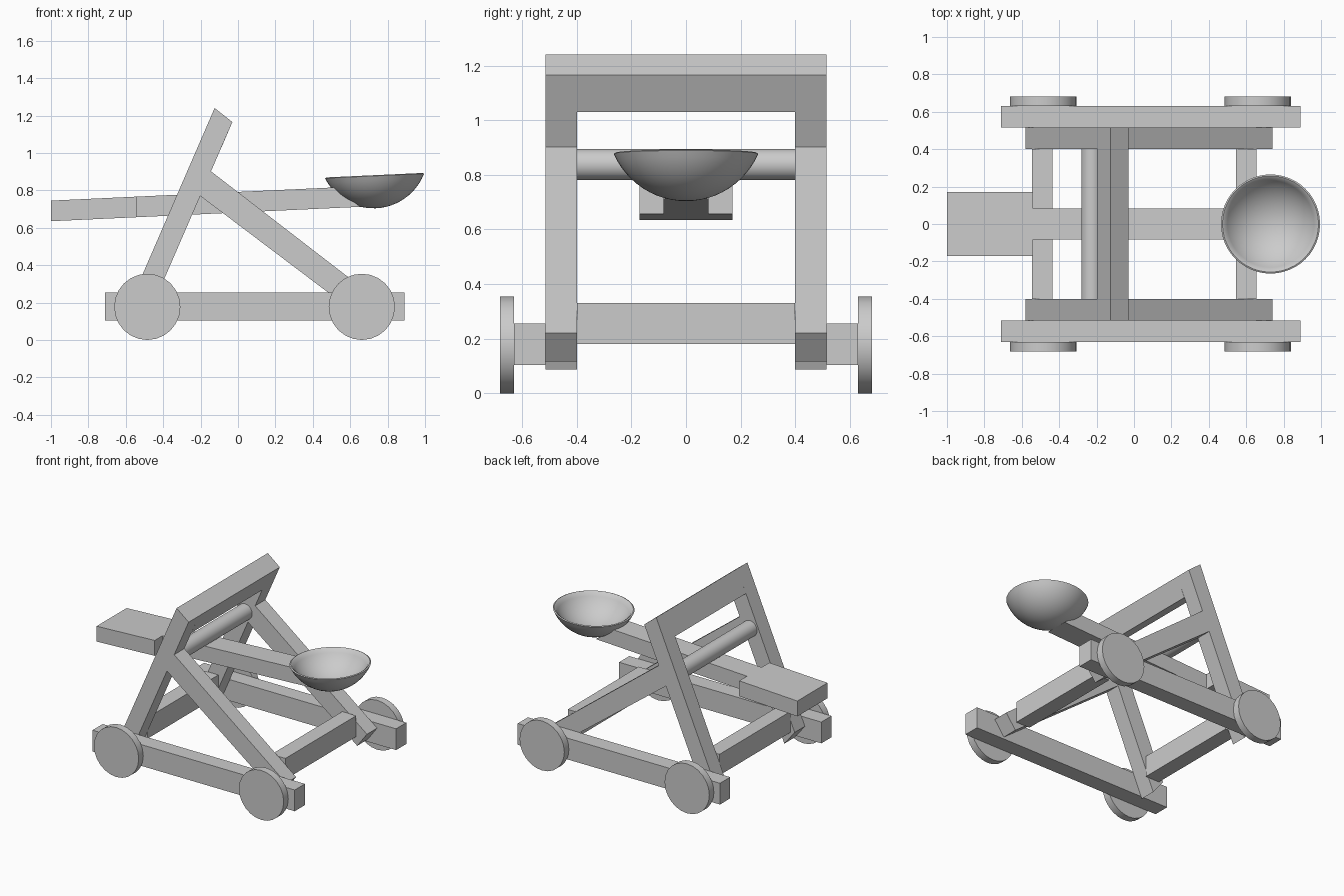
import bpy, bmesh, math
from mathutils import Matrix

if "Cube" in bpy.data.objects:
    bpy.data.objects.remove(bpy.data.objects["Cube"])


def finish(name, bm, smooth=False):
    bmesh.ops.recalc_face_normals(bm, faces=bm.faces)
    mesh = bpy.data.meshes.new(name)
    bm.to_mesh(mesh)
    bm.free()
    ob = bpy.data.objects.new(name, mesh)
    bpy.context.collection.objects.link(ob)
    if smooth:
        bpy.ops.object.select_all(action='DESELECT')
        ob.select_set(True)
        bpy.context.view_layer.objects.active = ob
        bpy.ops.object.shade_smooth_by_angle(angle=math.radians(35))
    return ob


def slab(name, profile, y0, y1):
    """Extrude an (x, z) outline from y0 to y1."""
    bm = bmesh.new()
    face = bm.faces.new([bm.verts.new((x, y0, z)) for x, z in profile])
    res = bmesh.ops.extrude_face_region(bm, geom=[face])
    verts = [g for g in res['geom'] if isinstance(g, bmesh.types.BMVert)]
    bmesh.ops.translate(bm, verts=verts, vec=(0, y1 - y0, 0))
    return finish(name, bm)


def rect(x0, x1, z0, z1):
    return [(x0, z0), (x1, z0), (x1, z1), (x0, z1)]


def cylinder_y(name, x, y, z, radius, length, segments):
    bm = bmesh.new()
    bmesh.ops.create_cone(
        bm, cap_ends=True, segments=segments, radius1=radius, radius2=radius, depth=length,
        matrix=Matrix.Translation((x, y, z)) @ Matrix.Rotation(math.pi / 2, 4, 'X'))
    return finish(name, bm, smooth=True)


# Side frames: rail, leaning leg, brace and wheels on both sides
leg = [(-0.125, 1.24), (-0.03, 1.165), (-0.498, 0.088), (-0.58, 0.19)]
brace = [(-0.145, 0.902), (-0.202, 0.77), (0.663, 0.117), (0.74, 0.22)]
for side, s in (("left", 1), ("right", -1)):
    slab(side + "_rail", rect(-0.71, 0.89, 0.103, 0.255), s * 0.515, s * 0.63)
    slab(side + "_leg", leg, s * 0.40, s * 0.515)
    slab(side + "_brace", brace, s * 0.40, s * 0.515)
    for end, x in (("rear", -0.485), ("front", 0.662)):
        cylinder_y(f"{side}_{end}_wheel", x, s * 0.656, 0.177, 0.177, 0.052, 24)

# Cross members
slab("rear_crossbar", rect(-0.545, -0.435, 0.18, 0.33), -0.40, 0.40)
slab("front_crossbar", rect(0.545, 0.655, 0.18, 0.33), -0.40, 0.40)
slab("top_beam", [(-0.125, 1.24), (-0.03, 1.165), (-0.088, 1.03), (-0.194, 1.08)], -0.40, 0.40)
cylinder_y("pivot_axle", -0.225, 0, 0.838, 0.057, 0.80, 32)


# Throwing arm with wide counterweight end, rising gently toward the bowl
def top(x):
    return 0.745 + 0.0465 * (x + 1)


def bottom(x):
    return 0.635 + 0.0465 * (x + 1)


slab("counterweight", [(-1, top(-1)), (-0.54, top(-0.54)),
                       (-0.54, bottom(-0.54)), (-1, bottom(-1))], -0.17, 0.17)
slab("throwing_arm", [(-0.54, top(-0.54)), (0.512, top(0.512)),
                      (0.655, bottom(0.655)), (-0.54, bottom(-0.54))], -0.083, 0.083)

# Bowl: lathed outer and inner spherical caps, tilted with the arm


def cap(rim, depth, base, steps):
    rad = (rim * rim + depth * depth) / (2 * depth)
    a = math.asin(rim / rad)
    return [(rad * math.sin(a * i / steps), base + rad * (1 - math.cos(a * i / steps)))
            for i in range(steps + 1)]


outer = cap(0.265, 0.173, -0.173, 12)
inner = cap(0.245, 0.143, -0.147, 12)
profile = outer + [(0.257, 0.004)] + inner[::-1]
bm = bmesh.new()
verts = [bm.verts.new((r, 0, z)) for r, z in profile]
edges = [bm.edges.new(p) for p in zip(verts, verts[1:])]
bmesh.ops.spin(bm, geom=verts + edges, cent=(0, 0, 0), axis=(0, 0, 1),
               angle=2 * math.pi, steps=48)
bmesh.ops.remove_doubles(bm, verts=bm.verts, dist=1e-4)
bm.transform(Matrix.Translation((0.73, 0, 0.877)) @ Matrix.Rotation(-0.046, 4, 'Y'))
finish("bowl", bm, smooth=True)
